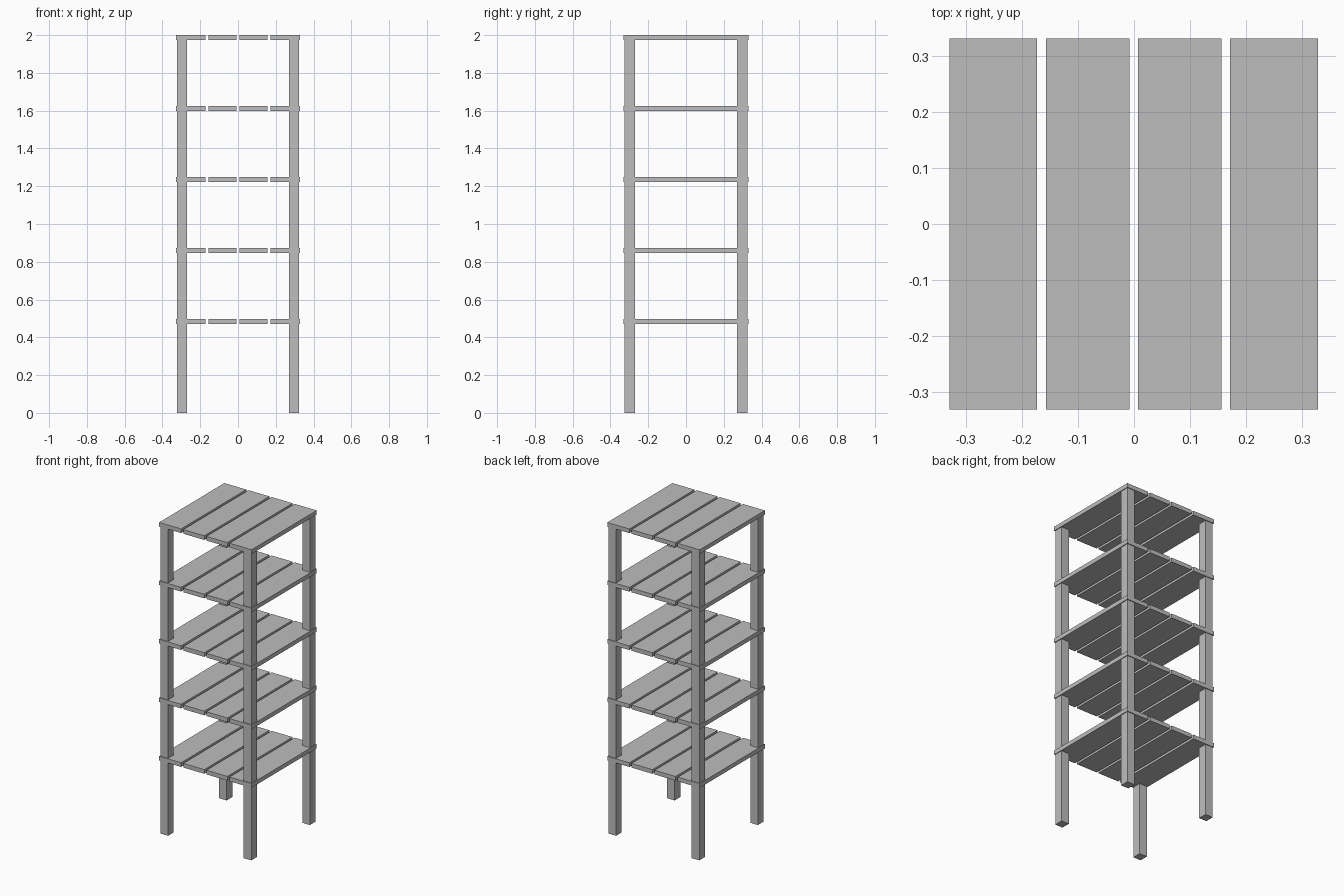
import bpy

default_cube = bpy.data.objects.get("Cube")
if default_cube:
    bpy.data.objects.remove(default_cube, do_unlink=True)

# Single grey material
grey = bpy.data.materials.new("plain_grey")
grey.use_nodes = True
GREY = (0.515, 0.515, 0.515, 1)
grey.diffuse_color = GREY
grey.node_tree.nodes["Principled BSDF"].inputs["Base Color"].default_value = GREY


def box(name, low, high):
    """Box spanning two opposite corners."""
    centre = [(a + b) / 2 for a, b in zip(low, high)]
    bpy.ops.mesh.primitive_cube_add(size=1, location=centre)
    obj = bpy.context.object
    obj.name = name
    obj.scale = [b - a for a, b in zip(low, high)]
    bpy.ops.object.transform_apply(location=False, rotation=False, scale=True)
    obj.data.materials.append(grey)
    return obj


HEIGHT = 2.0
THICK = 0.027
SHELF_STEP = 0.3757
HALF_DEPTH = 0.331
PLANKS = [(-0.329, -0.173), (-0.157, -0.008), (0.007, 0.156), (0.171, 0.328)]

# Five slatted shelves, from the top down
for level in range(5):
    top = HEIGHT - level * SHELF_STEP
    for number, (x0, x1) in enumerate(PLANKS, 1):
        box(f"shelf_{5 - level}_plank_{number}",
            (x0, -HALF_DEPTH, top - THICK), (x1, HALF_DEPTH, top))

# Four square legs, set just inside the shelf edges
OUTER_X, OUTER_Y, INNER = 0.323, 0.326, 0.269
for side, sx in (("right", -1), ("left", 1)):
    for end, sy in (("front", -1), ("back", 1)):
        xs = sorted((sx * INNER, sx * OUTER_X))
        ys = sorted((sy * INNER, sy * OUTER_Y))
        box(f"{end}_{side}_leg", (xs[0], ys[0], 0),
            (xs[1], ys[1], HEIGHT - THICK / 2))
